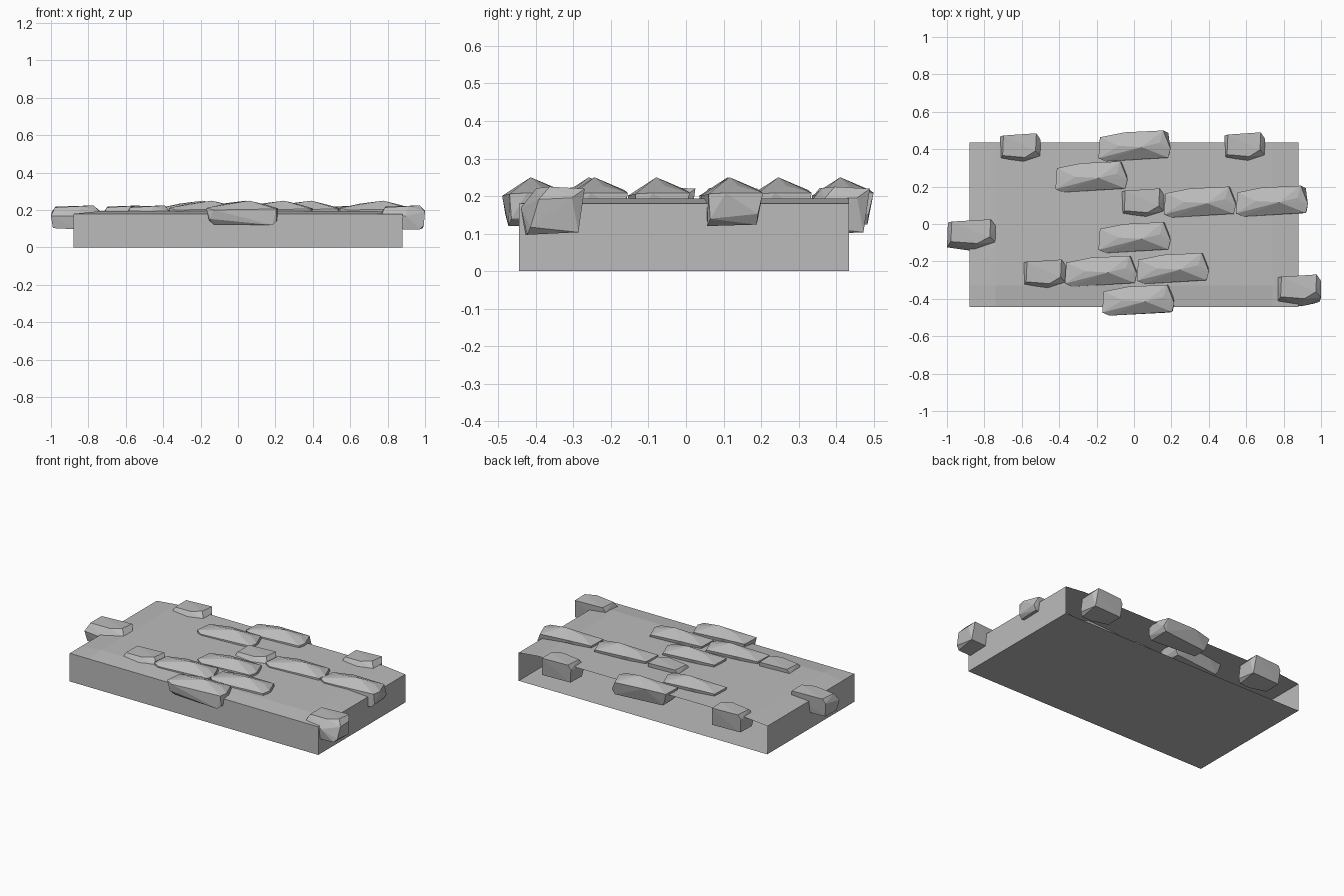
import bpy, bmesh
from mathutils import Vector

cube = bpy.data.objects.get("Cube")
if cube:
    bpy.data.objects.remove(cube, do_unlink=True)


def material(name, value):
    m = bpy.data.materials.new(name)
    m.use_nodes = True
    color = (value, value, value, 1)
    m.diffuse_color = color
    m.node_tree.nodes["Principled BSDF"].inputs["Base Color"].default_value = color
    return m


stone_grey = material("stone grey", 0.5)
slab_grey = material("slab grey", 0.5)


def add_object(name, bm, mat):
    mesh = bpy.data.meshes.new(name)
    bm.to_mesh(mesh)
    bm.free()
    mesh.materials.append(mat)
    obj = bpy.data.objects.new(name, mesh)
    bpy.context.collection.objects.link(obj)
    return obj


# Ground slab: open at the back, with a slightly crowned top
bm = bmesh.new()
bmesh.ops.create_cube(bm, size=1)
for v in bm.verts:
    v.co = Vector((v.co.x * 1.76, v.co.y * 0.88 - 0.005, (v.co.z + 0.5) * 0.18))
bm.normal_update()
back = [f for f in bm.faces if f.normal.y > 0.9]
bmesh.ops.delete(bm, geom=back, context='FACES_ONLY')
for x in (-0.74, 0.74):
    bmesh.ops.bisect_plane(bm, geom=bm.verts[:] + bm.edges[:] + bm.faces[:],
                           plane_co=(x, 0, 0), plane_no=(1, 0, 0))
bmesh.ops.bisect_plane(bm, geom=bm.verts[:] + bm.edges[:] + bm.faces[:],
                       plane_co=(0, -0.33, 0), plane_no=(0, 1, 0))
for v in bm.verts:
    if v.co.z > 0.1 and abs(v.co.x) < 0.8 and v.co.y > -0.4:
        v.co.z = 0.194
add_object("ground_slab", bm, slab_grey)

# Chipped stone shapes as fractions of their bounding box
LONG = [(0, .1, .7), (.02, .78, .68), (.06, .05, .25), (.07, .72, .2),
        (.04, .12, .2), (.1, 0, .62), (.36, .94, .74), (.9, 1, .68),
        (.97, .92, .25), (1, .4, .68), (.97, .12, .66), (.98, .15, .15),
        (.92, .1, 0), (.1, .2, .03), (.1, .7, .03), (.92, .9, .03),
        (.6, .46, 1), (.28, .5, .88), (.85, .6, .82)]
SHORT = [(0, .12, .58), (.02, .9, .75), (.04, .2, .1), (.06, .85, .1),
         (.08, .3, .92), (.1, .93, .95), (.55, 0, .58), (.55, .07, .05),
         (.62, .24, .97), (.9, 1, .96), (.95, .9, .1), (.97, .15, .2),
         (1, .28, .75), (1, .8, .78), (.88, .45, 1), (.88, .1, .05)]


def stone(name, shape, x, y, z, size):
    bm = bmesh.new()
    for p in shape:
        bm.verts.new([o + f * s for o, f, s in zip((x, y, z), p, size)])
    hull = bmesh.ops.convex_hull(bm, input=bm.verts[:])
    loose = set(hull["geom_interior"]) | set(hull["geom_unused"])
    bmesh.ops.delete(bm, geom=[v for v in loose if isinstance(v, bmesh.types.BMVert)],
                     context='VERTS')
    bmesh.ops.recalc_face_normals(bm, faces=bm.faces[:])
    add_object(name, bm, stone_grey)


# Long paving stones, by low corner
for i, (x, y) in enumerate([(-.19, .335), (-.42, .17), (.16, .035), (.545, .04),
                            (-.19, -.155), (-.37, -.335), (.015, -.32), (-.17, -.49)]):
    stone(f"long_stone_{i + 1}", LONG, x, y, .12, (.385, .165, .13))

# Short paving stones, by low corner and width
for i, (x, y, w) in enumerate([(-.72, .315, .22), (.48, .32, .22), (-.07, .02, .23),
                               (-.595, -.36, .23), (-1, -.145, .26), (.765, -.44, .235)]):
    stone(f"short_stone_{i + 1}", SHORT, x, y, .09, (w, .17, .135))
